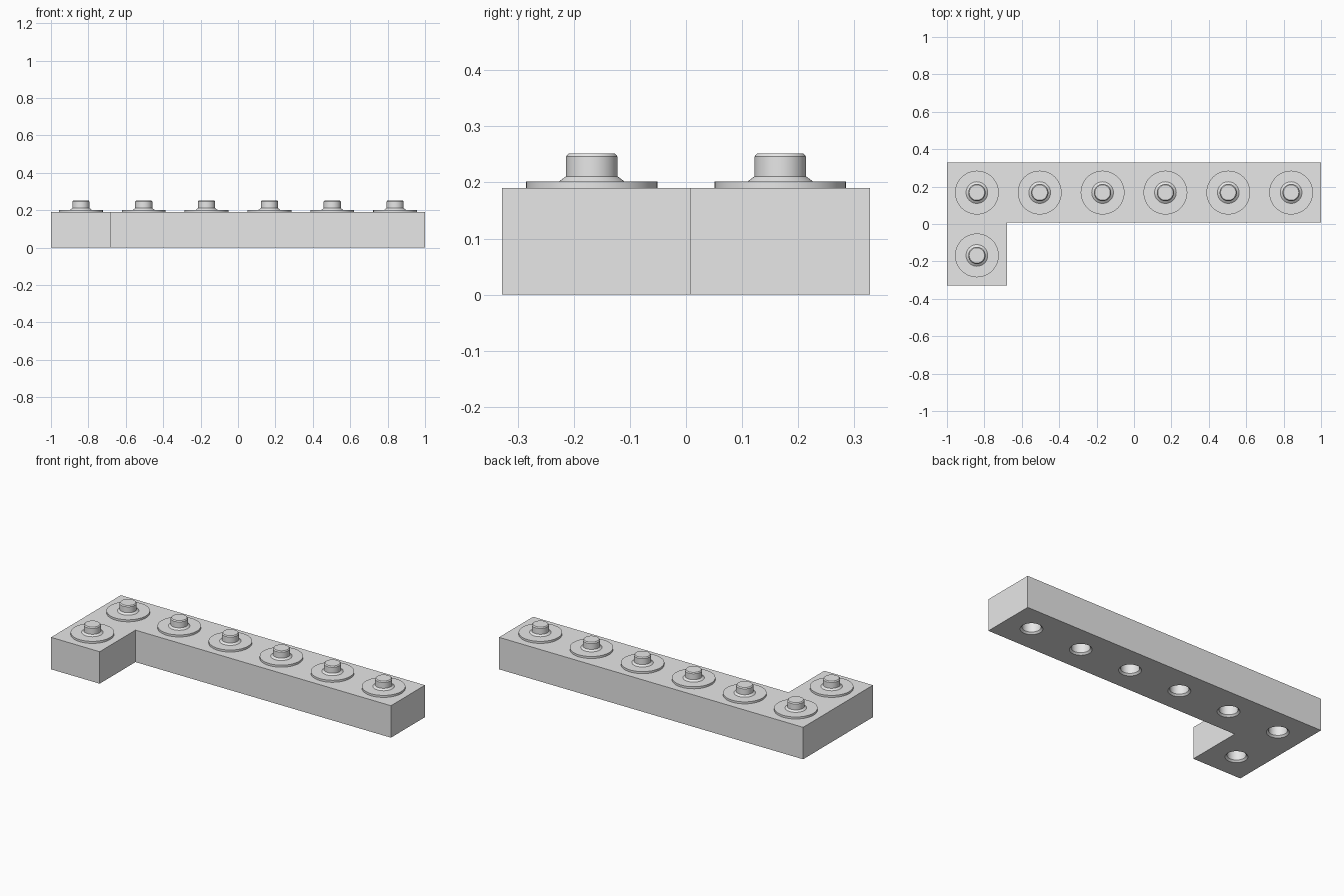
import bpy, bmesh, math

cube = bpy.data.objects.get("Cube")
if cube:
    bpy.data.objects.remove(cube, do_unlink=True)

PITCH = 0.336
BODY_TOP = 0.19
SIDES = 48
CENTRES = [((i - 2.5) * PITCH, PITCH / 2) for i in range(6)] + [(-2.5 * PITCH, -PITCH / 2)]

grey = bpy.data.materials.new("light_grey")
grey.use_nodes = True
GREY = (0.8, 0.8, 0.8, 1)
grey.diffuse_color = GREY
grey.node_tree.nodes["Principled BSDF"].inputs["Base Color"].default_value = GREY


def make_object(name, bm):
    bmesh.ops.recalc_face_normals(bm, faces=bm.faces)
    mesh = bpy.data.meshes.new(name)
    bm.to_mesh(mesh)
    bm.free()
    mesh.materials.append(grey)
    obj = bpy.data.objects.new(name, mesh)
    bpy.context.collection.objects.link(obj)
    return obj


def turn(bm, profile, centre):
    """Turn a (radius, height) profile about a vertical axis and cap its ends."""
    rings = []
    for r, z in profile:
        rings.append([bm.verts.new((centre[0] + r * math.cos(a), centre[1] + r * math.sin(a), z))
                      for a in (math.tau * k / SIDES for k in range(SIDES))])
    for low, high in zip(rings, rings[1:]):
        for k in range(SIDES):
            n = (k + 1) % SIDES
            bm.faces.new((low[k], low[n], high[n], high[k]))
    bm.faces.new(rings[0][::-1])
    bm.faces.new(rings[-1])


def smooth(obj):
    bpy.ops.object.select_all(action="DESELECT")
    obj.select_set(True)
    bpy.context.view_layer.objects.active = obj
    bpy.ops.object.shade_smooth_by_angle(angle=math.radians(30))


# L-shaped block
bm = bmesh.new()
outline = [(-1, -0.328), (-0.68, -0.328), (-0.68, 0.008), (1, 0.008), (1, 0.328), (-1, 0.328)]
base = bm.faces.new([bm.verts.new((x, y, 0)) for x, y in outline])
top = bmesh.ops.extrude_face_region(bm, geom=[base])["geom"]
bmesh.ops.translate(bm, verts=[v for v in top if isinstance(v, bmesh.types.BMVert)],
                    vec=(0, 0, BODY_TOP))
block = make_object("block", bm)

# Countersunk sockets in the underside
bm = bmesh.new()
for c in CENTRES:
    turn(bm, [(0.07, -0.01), (0.05, 0.01), (0.05, 0.065)], c)
cutter = make_object("socket_cutter", bm)
cutter.hide_render = True
cut = block.modifiers.new("sockets", "BOOLEAN")
cut.operation = "DIFFERENCE"
cut.solver = "EXACT"
cut.object = cutter
bpy.context.view_layer.objects.active = block
bpy.ops.object.modifier_apply(modifier=cut.name)
bpy.data.objects.remove(cutter, do_unlink=True)
smooth(block)

# Studs: flat washer, flared foot, post with chamfered top
STUD = [(0.117, BODY_TOP), (0.117, 0.202), (0.058, 0.202), (0.046, 0.211),
        (0.046, 0.246), (0.041, 0.252)]
for i, c in enumerate(CENTRES, 1):
    bm = bmesh.new()
    turn(bm, STUD, c)
    smooth(make_object(f"stud_{i}", bm))
